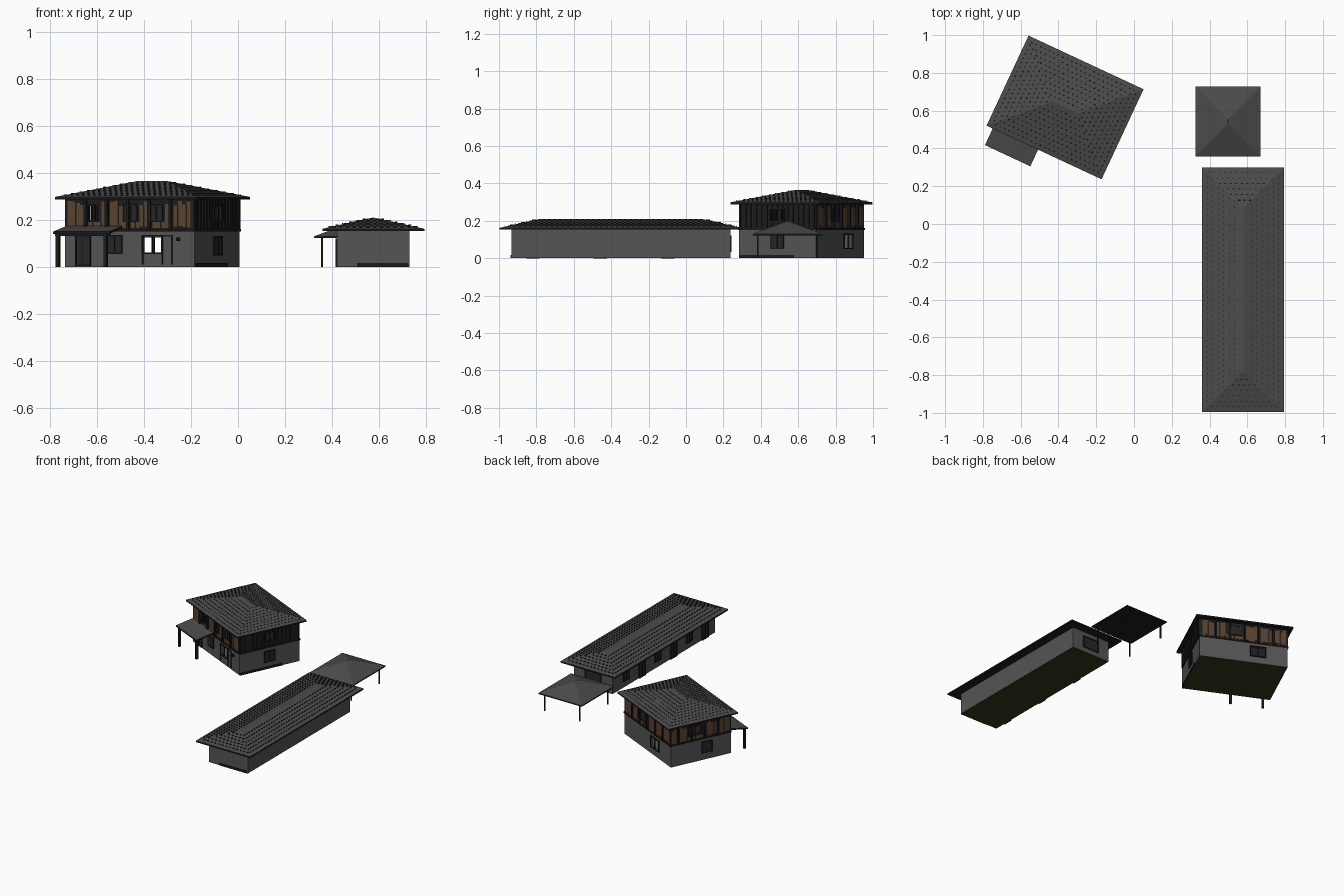
import bpy, bmesh, math, random
from mathutils import Matrix, Vector

random.seed(4)
cube = bpy.data.objects.get("Cube")
if cube:
    bpy.data.objects.remove(cube, do_unlink=True)


def material(name, r, g, b):
    m = bpy.data.materials.new(name)
    m.use_nodes = True
    m.diffuse_color = (r, g, b, 1)
    m.node_tree.nodes["Principled BSDF"].inputs["Base Color"].default_value = (r, g, b, 1)
    return m


PLASTER = material("grey plaster", .09, .09, .09)
ROOF = material("grey roof tile", .07, .07, .07)
DARK = material("black timber", .012, .012, .012)
BROWN = material("brown timber", .10, .055, .03)
GLASS = material("dark glass", .02, .02, .022)
EARTH = material("olive floor", .035, .04, .01)


def finish(name, bm, mats, place):
    mesh = bpy.data.meshes.new(name)
    bm.transform(place)
    bm.to_mesh(mesh)
    bm.free()
    for m in mats:
        mesh.materials.append(m)
    ob = bpy.data.objects.new(name, mesh)
    bpy.context.collection.objects.link(ob)
    return ob


def add_box(bm, x0, x1, y0, y1, z0, z1, tilt=Matrix()):
    mid = Vector((x0 + x1, y0 + y1, z0 + z1)) / 2
    size = Matrix.Diagonal((abs(x1 - x0), abs(y1 - y0), abs(z1 - z0), 1))
    return bmesh.ops.create_cube(bm, size=1, matrix=tilt @ Matrix.Translation(mid) @ size)


def boxes(name, items, mat, place):
    bm = bmesh.new()
    for item in items:
        add_box(bm, *item)
    return finish(name, bm, [mat], place)


def on_wall(half, side, u0, u1, z0, z1, out=.004, sink=.002):
    """Box lying on one wall of a building with the given half sizes."""
    a, b = half
    return {"front": (u0, u1, -b - out, -b + sink, z0, z1),
            "back": (u0, u1, b - sink, b + out, z0, z1),
            "left": (a - sink, a + out, u0, u1, z0, z1),
            "right": (-a - out, -a + sink, u0, u1, z0, z1)}[side]


def frame(half, side, u0, u1, z0, z1, bar=.006):
    """Four frame bars and a central mullion."""
    mid = (u0 + u1) / 2
    bars = [(u0 - bar, u0, z0 - bar, z1 + bar), (u1, u1 + bar, z0 - bar, z1 + bar),
            (mid - bar / 3, mid + bar / 3, z0, z1), (u0, u1, z0 - bar, z0), (u0, u1, z1, z1 + bar)]
    return [on_wall(half, side, *b, out=.007) for b in bars]


def walls(name, half, z0, z1, mat, openings, place):
    """Hollow storey with real openings cut through its walls."""
    a, b = half
    t = .012
    bm = bmesh.new()
    add_box(bm, -a, a, -b, b, z0, z1)
    inner = add_box(bm, t - a, a - t, t - b, b - t, z0 + t, z1 - t)
    bmesh.ops.reverse_faces(bm, faces=list({f for v in inner["verts"] for f in v.link_faces}))
    for f in bm.faces:
        if f.normal.z < -.5 and f.calc_center_median().z < .001:
            f.material_index = 1
    ob = finish(name, bm, [mat, EARTH], place)
    if openings:
        cutter = boxes("opening_cutter", [on_wall(half, *o, out=.02, sink=.03) for o in openings], mat, place)
        cutter.hide_render = True
        mod = ob.modifiers.new("openings", "BOOLEAN")
        mod.object, mod.operation, mod.solver = cutter, "DIFFERENCE", "EXACT"
        graph = bpy.context.evaluated_depsgraph_get()
        mesh = bpy.data.meshes.new_from_object(ob.evaluated_get(graph))
        ob.modifiers.clear()
        ob.data = mesh
        bpy.data.objects.remove(cutter, do_unlink=True)
    return ob


def hip_roof(name, half, eave, top, place, lip=.01):
    """Hipped roof: tiled slopes, dark fascia and soffit."""
    a, b = half
    run = min(a, b)
    bm = bmesh.new()
    ring = [[bm.verts.new((sx * a, sy * b, z)) for sx, sy in ((-1, -1), (1, -1), (1, 1), (-1, 1))]
            for z in (eave, eave + lip)]
    low, high = ring
    ends = [bm.verts.new((s * (a - run), s * (b - run), top)) for s in (-1, 1)]
    p, q = ends
    bm.faces.new(low[::-1])
    for i in range(4):
        j = (i + 1) % 4
        bm.faces.new((low[i], low[j], high[j], high[i]))
    if a >= b:
        slopes = [(0, 1, q, p), (1, 2, q), (2, 3, p, q), (3, 0, p)]
    else:
        slopes = [(0, 1, p), (1, 2, q, p), (2, 3, q), (3, 0, p, q)]
    for i, j, *rest in slopes:
        bm.faces.new((high[i], high[j], *rest))
    bm.normal_update()
    for f in bm.faces:
        f.material_index = 0 if f.normal.z > .1 else 1
    return finish(name, bm, [ROOF, DARK], place)


def tile_marks(name, half, eave, top, place, step, size):
    """Staggered rows of small dark tile noses on all four slopes."""
    run = min(half)
    rise = (top - eave) / run
    w, d, h = size
    bm = bmesh.new()
    for k in range(4):
        length, depth = half if k % 2 == 0 else half[::-1]
        turn = Matrix.Rotation(k * math.pi / 2, 4, "Z")
        for row in range(1, int(run / step)):
            dist = row * step
            reach = length - dist - w
            x = -reach + (row % 2) * step / 2
            while x < reach:
                spot = Matrix.Translation((x, dist - depth, eave + rise * dist))
                add_box(bm, -w, w, -d, d, -h, h, turn @ spot @ Matrix.Rotation(math.atan(rise), 4, "X"))
                x += step
    return finish(name, bm, [DARK], place)


# ---- Two-storey house, turned on the plot ----
house = Matrix.Translation((-.365, .617, 0)) @ Matrix.Rotation(math.radians(-25), 4, "Z")
H = (.305, .227)
FLOOR, EAVE, TOP = .155, .288, .365
low_open = [("front", .063, .15, .06, .13), ("back", -.15, -.05, .055, .125)]
high_open = [("front", -.2, -.155, .2, .26), ("left", -.04, .04, .2, .26), ("right", 0, .09, .2, .26)]
walls("house_ground_walls", H, 0, FLOOR, PLASTER, low_open, house)
walls("house_upper_walls", H, FLOOR, EAVE, DARK, high_open, house)

panes = [("front", -.1, -.04, .06, .13), ("left", -.035, .035, .055, .125), ("right", -.08, -.01, .055, .125),
         ("front", -.02, .03, .2, .26), ("front", .1, .15, .2, .26), ("back", .02, .1, .2, .26),
         ("front", -.25, -.19, .01, .125)]
boxes("house_glass", [on_wall(H, *p) for p in panes], GLASS, house)
bars = [b for p in low_open + high_open + panes for b in frame(H, *p)]
boxes("house_window_frames", bars, DARK, house)
boxes("terrace_door_frame", [on_wall(H, "front", u, u + .006, .01, .135) for u in (.057, .15, .195)]
      + [on_wall(H, "front", .057, .2, .13, .136), on_wall(H, "front", .225, .235, .11, .125, out=.015)], DARK, house)

# Brown boards between black posts on three sides of the upper storey
boards, posts = [], []
for side, reach in (("front", H[0]), ("back", H[0]), ("right", H[1])):
    blocked = [(u0 - .01, u1 + .01) for s, u0, u1, z0, z1 in high_open + panes if s == side and z0 > FLOOR]
    u, n = -reach + .012, 0
    while u < reach - .02:
        if n % 5 == 4:
            posts.append(on_wall(H, side, u, u + .012, FLOOR, EAVE, out=.012))
        elif not any(u + .018 > lo and u < hi for lo, hi in blocked):
            boards.append(on_wall(H, side, u, u + .019, FLOOR + random.uniform(.005, .02),
                                  EAVE - random.uniform(.005, .03), out=.003))
        else:
            boards.append(on_wall(H, side, u, u + .019, FLOOR + .01, .19, out=.003))
        u, n = u + .02, n + 1
for k in range(15):
    v = -.22 + k * .031
    posts.append(on_wall(H, "left", v, v + .006, FLOOR, EAVE, out=.006))
boxes("brown_boards", boards, BROWN, house)
boxes("upper_posts", posts, DARK, house)
boxes("floor_beam", [on_wall(H, s, -r, r, FLOOR - .004, FLOOR + .006, out=.006)
                     for s, r in (("front", H[0]), ("back", H[0]), ("left", H[1]), ("right", H[1]))], DARK, house)
boxes("house_plinth", [on_wall(H, "left", -.22, .1, 0, .016)], DARK, house)

R = (.336, .263)
hip_roof("house_roof", R, EAVE, TOP, house)
tile_marks("house_roof_tiles", R, EAVE + .01, TOP, house, .026, (.004, .003, .003))

# ---- Entrance porch on the house front ----
bm = bmesh.new()
deck = add_box(bm, -.3, -.035, -.36, -.22, .14, .15)
for v in deck["verts"]:
    if v.co.y > -.3:
        v.co.z += .025
bm.normal_update()
for f in bm.faces:
    f.material_index = 0 if f.normal.z > .5 else 1
finish("porch_roof", bm, [ROOF, DARK], house)
boxes("porch_posts", [(x - .008, x + .008, -.35, -.334, 0, .145) for x in (-.285, -.06)], DARK, house)
boxes("porch_beam", [(-.295, -.04, -.348, -.336, .132, .142)], DARK, house)

# ---- Long single-storey building ----
barn = Matrix.Translation((.577, -.348, 0))
B = (.155, .585)
gable = [("back", -.06, .06, .04, .115)]
yard = []
for k in range(6):
    v = -.5 + k * .18
    yard.append(("right", v, v + .06, .05 if k % 2 else .005, .115))
walls("long_building_walls", B, 0, .155, PLASTER, [], barn)
boxes("long_building_glass", [on_wall(B, *p) for p in gable + yard], GLASS, barn)
boxes("long_building_frames", [b for p in gable + yard for b in frame(B, *p)], DARK, barn)
boxes("long_building_plinth", [on_wall(B, "front", -.07, .15, 0, .016)], DARK, barn)
L = (.2175, .648)
hip_roof("long_building_roof", L, .152, .21, barn)
tile_marks("long_building_tiles", L, .162, .21, barn, .029, (.006, .0015, .006))

# ---- Open carport ----
port = Matrix.Translation((.498, .543, 0))
hip_roof("carport_roof", (.173, .186), .122, .195, port, lip=.008)
boxes("carport_posts", [(x - .004, x + .004, y - .004, y + .004, 0, .125)
                        for x in (-.14, .14) for y in (-.16, .16)], DARK, port)
